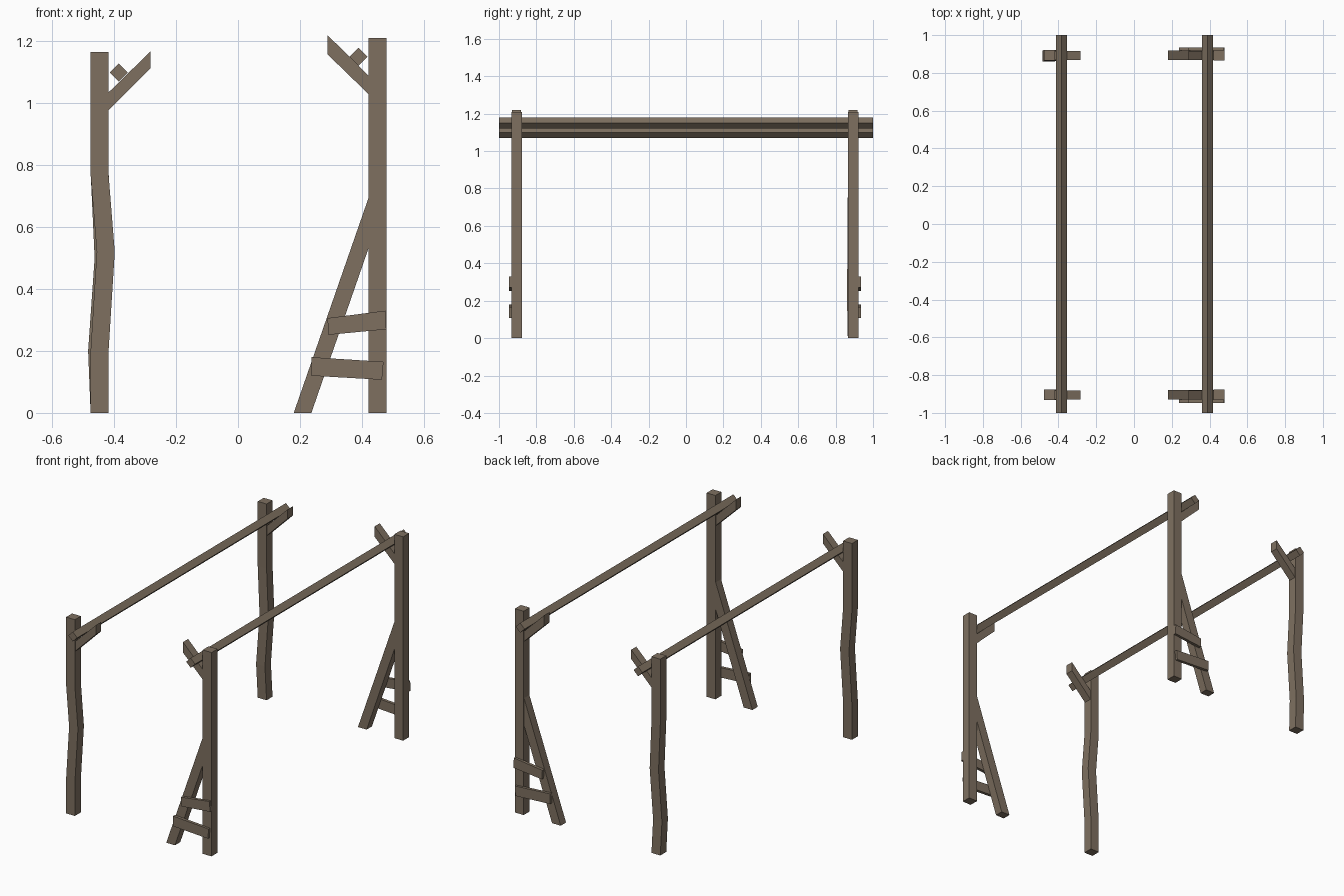
import bpy, bmesh

if "Cube" in bpy.data.objects:
    bpy.data.objects.remove(bpy.data.objects["Cube"])

wood = bpy.data.materials.new("weathered brown wood")
wood.diffuse_color = (0.21, 0.163, 0.118, 1)
wood.use_nodes = True
wood.node_tree.nodes["Principled BSDF"].inputs["Base Color"].default_value = wood.diffuse_color


def finish(name, bm):
    bmesh.ops.recalc_face_normals(bm, faces=bm.faces)
    me = bpy.data.meshes.new(name)
    bm.to_mesh(me)
    bm.free()
    me.materials.append(wood)
    ob = bpy.data.objects.new(name, me)
    bpy.context.collection.objects.link(ob)


def slab(name, outline, y0, y1):
    """Extrude an x-z outline from y0 to y1."""
    bm = bmesh.new()
    rings = [[bm.verts.new((x, y, z)) for x, z in outline] for y in (y0, y1)]
    n = len(outline)
    for r in rings:
        bm.faces.new(r)
    for i in range(n):
        j = (i + 1) % n
        bm.faces.new((rings[0][i], rings[0][j], rings[1][j], rings[1][i]))
    finish(name, bm)


def bent_post(name, path, hx, hy):
    """Square post through (x, y, z) centres."""
    bm = bmesh.new()
    rings = [[bm.verts.new((x + a * hx, y + b * hy, z))
              for a, b in ((-1, -1), (1, -1), (1, 1), (-1, 1))] for x, y, z in path]
    bm.faces.new(rings[0])
    bm.faces.new(rings[-1])
    for r, s in zip(rings, rings[1:]):
        for i in range(4):
            j = (i + 1) % 4
            bm.faces.new((r[i], r[j], s[j], s[i]))
    finish(name, bm)


# crooked left posts
bent_post("front_left_post", [(-.447, -.905, 0), (-.447, -.905, .2), (-.427, -.905, .52),
                              (-.447, -.905, .77), (-.447, -.905, 1.165)], .029, .028)
bent_post("back_left_post", [(-.447, .893, 0), (-.455, .889, .2), (-.434, .891, .5),
                             (-.447, .893, .78), (-.447, .893, 1.165)], .029, .028)

for side, yc, s in (("front", -.905, -1), ("back", .893, 1)):
    # straight right post with leaning brace
    slab(side + "_right_post", [(.421, 0), (.479, 0), (.479, 1.21), (.421, 1.21)],
         yc - .028, yc + .028)
    slab(side + "_brace", [(.18, 0), (.237, 0), (.421, .53), (.421, .693)],
         yc - .025, yc + .025)
    # nailed planks on the outer face
    y0, y1 = yc + s * .024, yc + s * .042
    slab(side + "_lower_plank", [(.237, .12), (.465, .107), (.47, .165), (.237, .18)], y0, y1)
    slab(side + "_upper_plank", [(.292, .252), (.479, .27), (.476, .33), (.289, .306)], y0, y1)
    # angled arms that carry the rails
    slab(side + "_left_arm", [(-.418, .977), (-.282, 1.113), (-.282, 1.168), (-.418, 1.035)],
         yc - .024, yc + .024)
    slab(side + "_right_arm", [(.421, 1.03), (.421, 1.09), (.289, 1.22), (.289, 1.158)],
         yc - .024, yc + .024)

# long rails turned on edge
for side, x, z in (("left", -.385, 1.099), ("right", .389, 1.15)):
    d = .029
    slab(side + "_rail", [(x - d, z), (x, z - d), (x + d, z), (x, z + d)], -1, 1)
